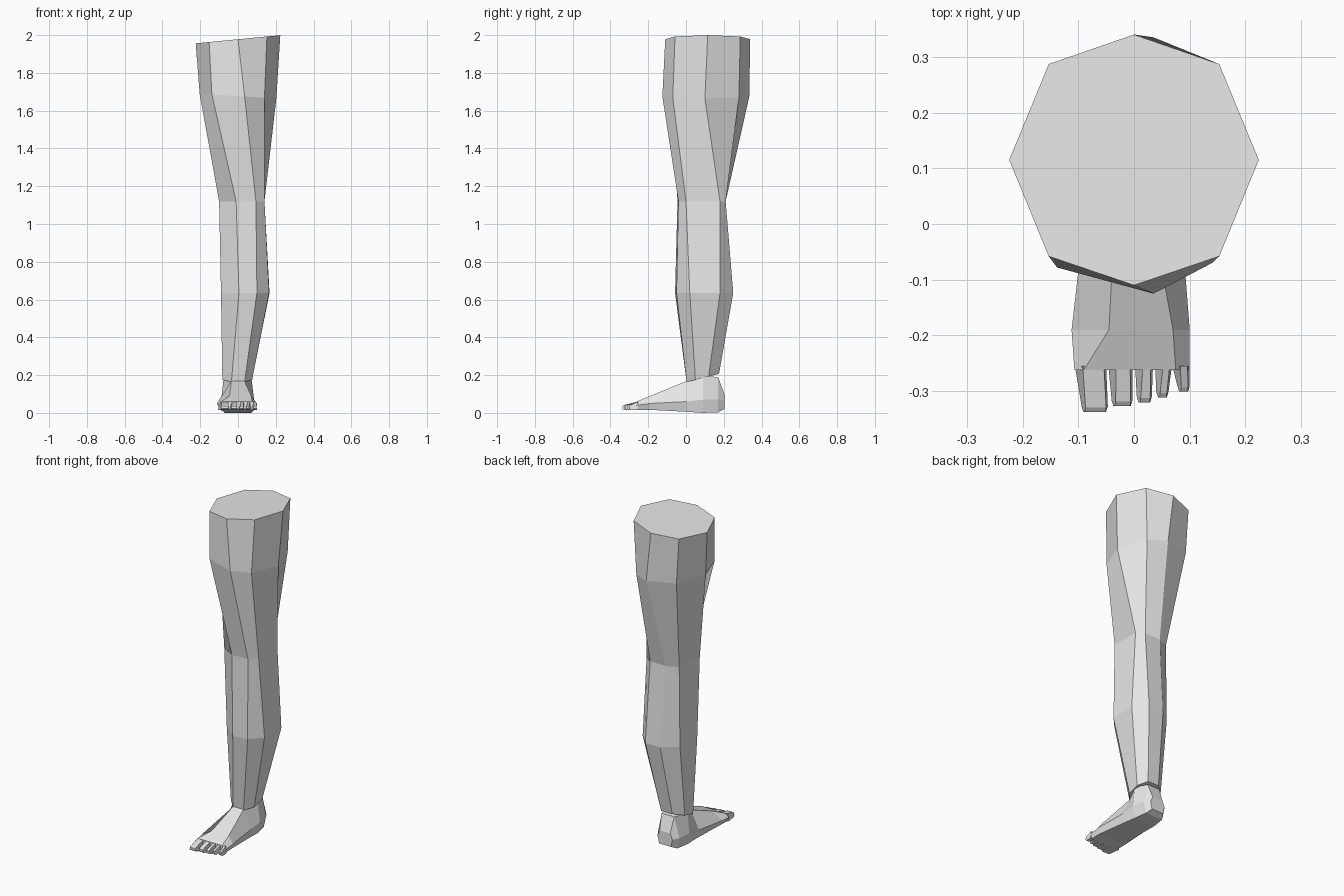
import bpy, bmesh

grey = bpy.data.materials.new("plain grey")
grey.diffuse_color = (0.8, 0.8, 0.8, 1)


def add_object(name, bm):
    bmesh.ops.recalc_face_normals(bm, faces=bm.faces)
    mesh = bpy.data.meshes.new(name)
    bm.to_mesh(mesh)
    bm.free()
    mesh.materials.append(grey)
    ob = bpy.data.objects.new(name, mesh)
    bpy.context.collection.objects.link(ob)
    return ob


def loft(name, rings):
    """Skin a list of equal-length vertex rings and cap both ends."""
    bm = bmesh.new()
    loops = [[bm.verts.new(p) for p in ring] for ring in rings]
    n = len(loops[0])
    for a, b in zip(loops, loops[1:]):
        for i in range(n):
            j = (i + 1) % n
            bm.faces.new((a[i], a[j], b[j], b[i]))
    bm.faces.new(loops[0])
    bm.faces.new(loops[-1])
    return add_object(name, bm)


# Leg: octagonal rings from hip cut to ankle, z = base + sx * x + sy * y
leg_rings = [
    (1.978, 0.097, 0, [(.224, .115), (.153, .287), (0, .34), (-.153, .287),
                       (-.224, .115), (-.153, -.058), (0, -.11), (.153, -.058)]),
    (1.677, -0.06, 0, [(.203, .1), (.14, .28), (.035, .335), (-.135, .285),
                       (-.203, .1), (-.138, -.078), (.035, -.125), (.14, -.07)]),
    (1.12, 0, 0, [(.14, .18), (.095, .21), (-.01, .21), (-.08, .18),
                  (-.1, .01), (-.01, -.045), (.095, -.04), (.14, 0)]),
    (0.635, 0, 0, [(.167, .18), (.10, .25), (0, .25), (-.085, .18),
                   (-.09, .02), (.005, -.058), (.10, -.05), (.165, .02)]),
    (0.163, 0, 0.25, [(.078, .12), (.045, .175), (-.03, .175), (-.083, .13),
                      (-.083, .05), (-.035, .003), (.035, .003), (.075, .05)]),
]
loft("leg", [[(x, y, z + sx * x + sy * y) for x, y in pts]
             for z, sx, sy, pts in leg_rings])

# Foot: hexagonal sections from heel to toe roots
# y, bottom z, bottom x pair, side z, side x pair, top z, top x pair
foot_sections = [
    (.203, .02, -.04, .04, .065, -.05, .05, .1, -.035, .035),
    (.17, .003, -.06, .055, .07, -.075, .07, .19, -.04, .045),
    (.09, 0, -.07, .07, .07, -.085, .085, .195, -.075, .07),
    (.003, .006, -.075, .075, .06, -.09, .085, .168, -.035, .035),
    (-.19, .016, -.095, .088, .05, -.112, .10, .09, -.045, .07),
    (-.262, .014, -.095, .09, .04, -.107, .10, .06, -.09, .075),
]
loft("foot", [[(bl, y, bz), (br, y, bz), (sr, y, sz),
               (tr, y, tz), (tl, y, tz), (sl, y, sz)]
              for y, bz, bl, br, sz, sl, sr, tz, tl, tr in foot_sections])

# Toes: tapered blocks, root x pair, tip x pair, tip y
toes = [
    ("big_toe", -.106, -.050, -.094, -.047, -.337),
    ("second_toe", -.046, -.003, -.040, -.003, -.327),
    ("third_toe", .002, .034, .005, .032, -.320),
    ("fourth_toe", .038, .068, .040, .062, -.311),
    ("little_toe", .069, .10, .078, .10, -.301),
]
for name, r0, r1, t0, t1, tip in toes:
    bevel = .008
    loft(name, [
        [(r0, -.255, .016), (r1, -.255, .016),
         (r1 - .004, -.255, .06), (r0 + .014, -.255, .06)],
        [(t0, tip + .01, .014), (t1, tip + .01, .014),
         (t1 - .003, tip + bevel, .042), (t0 + .007, tip + bevel, .042)],
        [(t0 + .003, tip, .022), (t1 - .003, tip, .022),
         (t1 - .004, tip, .036), (t0 + .006, tip, .036)],
    ])
